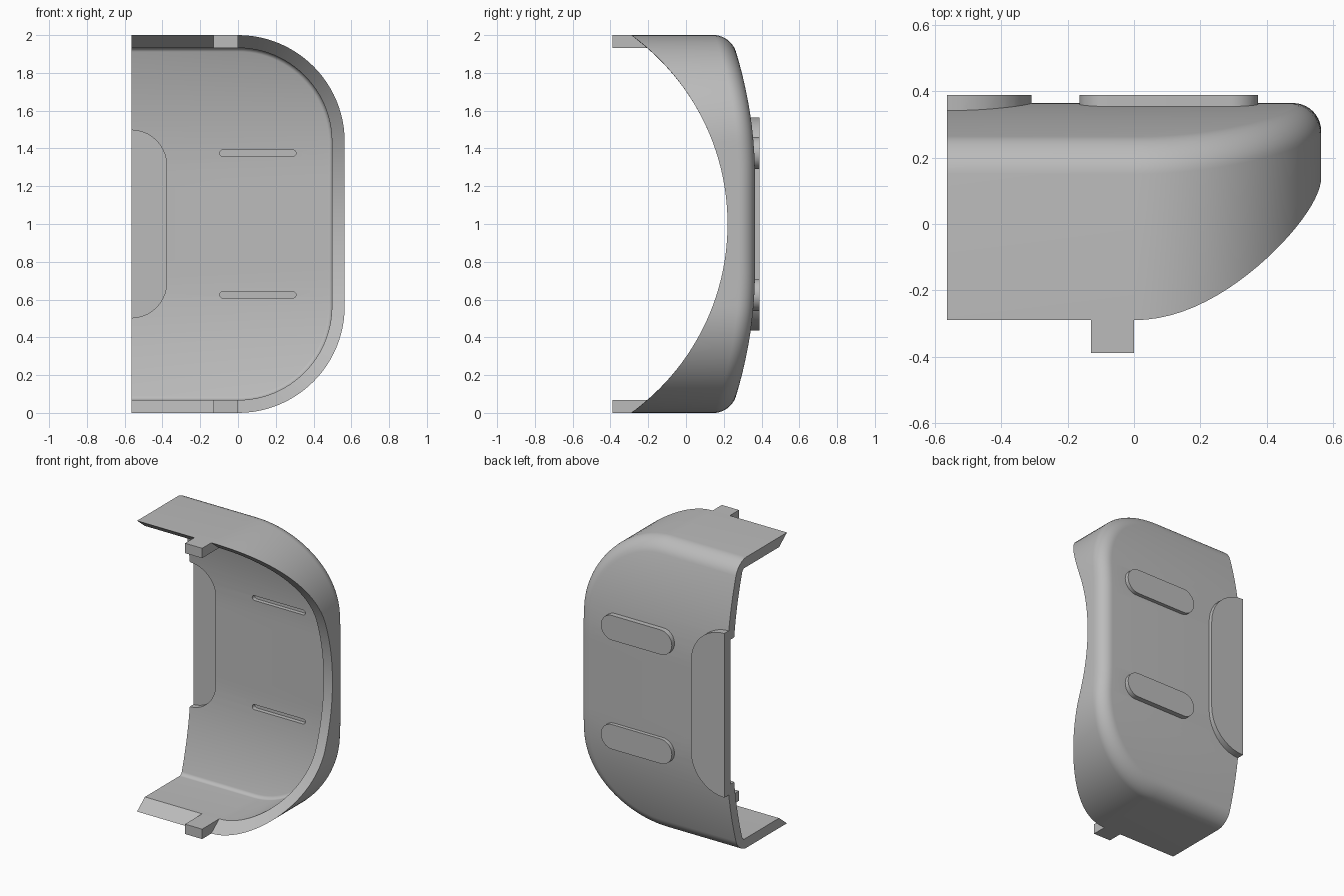
import bpy, bmesh
from math import sin, cos, pi, sqrt

if "Cube" in bpy.data.objects:
    bpy.data.objects.remove(bpy.data.objects["Cube"])

R = 0.565          # corner radius and half width
T = 0.068          # wall thickness
LEFT = -0.62       # rough end, trimmed back to -R later

grey = bpy.data.materials.new("plain_grey")
grey.use_nodes = True
grey.diffuse_color = (0.5, 0.5, 0.5, 1)
grey.node_tree.nodes["Principled BSDF"].inputs["Base Color"].default_value = (0.5, 0.5, 0.5, 1)


def finish(bm, name):
    bmesh.ops.recalc_face_normals(bm, faces=bm.faces)
    mesh = bpy.data.meshes.new(name)
    bm.to_mesh(mesh)
    bm.free()
    mesh.materials.append(grey)
    obj = bpy.data.objects.new(name, mesh)
    bpy.context.collection.objects.link(obj)
    return obj


def back(z):
    """Outer back surface: flat middle, curving forward at both ends."""
    return 0.365 - 0.23 * max(0, abs(z - 1) - 0.25) ** 2


def front(z):
    """Concave cut of the open front."""
    return -1.015 + sqrt(1.235 ** 2 - (z - 1) ** 2)


def outline(d):
    """Open outline with two round corners, inset by d."""
    r, n = R - d, 24
    top = [(r * sin(pi / 2 * k / n), 2 - R + r * cos(pi / 2 * k / n)) for k in range(n + 1)]
    side = [(r, 2 - R - (2 - 2 * R) * k / 18) for k in range(1, 18)]
    low = [(x, 2 - z) for x, z in reversed(top)]
    return [(LEFT, 2 - d)] + top + side + low + [(LEFT, d)]


def skin(bm, inset, fillet):
    """Wall, rounded edge and back of one side of the shell, as a vertex grid."""
    columns = [[bm.verts.new((x, front(z), z)) for x, z in outline(inset)]]
    steps = 10
    for k in range(steps + 1):
        a = pi / 2 * k / steps
        ring = outline(inset + fillet * (1 - cos(a)))
        columns.append([bm.verts.new((x, back(z) - inset - fillet * (1 - sin(a)), z))
                        for x, z in ring])
    last = columns[-1]
    ends = [last[0]] * 2
    ends += [bm.verts.new((LEFT, v.co.y, v.co.z)) for v in last[2:-2]]
    ends += [last[-1]] * 2
    columns.append(ends)
    for a, b in zip(columns, columns[1:]):
        for i in range(len(a) - 1):
            corners = list(dict.fromkeys((a[i], a[i + 1], b[i + 1], b[i])))
            if len(corners) > 2:
                bm.faces.new(corners)
    # Open border along the left end
    border = [c[0] for c in columns[:-1]] + ends[2:-2] + [c[-1] for c in reversed(columns[:-1])]
    return columns[0], border


def slot(name, x0, x1, z0, z1, r, y0, y1):
    """Rounded slot prism swept from y0 to y1."""
    bm = bmesh.new()
    n = 20
    pts = []
    for k in range(2 * n + 2):
        first = k <= n
        a = pi * (k if first else k - 1) / n
        if x1 > x0:
            a -= pi / 2
            pts.append(((x1 if first else x0) + r * cos(a), z0 + r * sin(a)))
        else:
            pts.append((x0 + r * cos(a), (z1 if first else z0) + r * sin(a)))
    face = bm.faces.new([bm.verts.new((x, y0, z)) for x, z in pts])
    swept = bmesh.ops.extrude_face_region(bm, geom=[face])["geom"]
    bmesh.ops.translate(bm, vec=(0, y1 - y0, 0),
                        verts=[v for v in swept if isinstance(v, bmesh.types.BMVert)])
    return finish(bm, name)


def box(name, x, y, z):
    bm = bmesh.new()
    bmesh.ops.create_cube(bm, size=1)
    for v in bm.verts:
        v.co = [lim[int(c > 0)] for c, lim in zip(v.co, (x, y, z))]
    return finish(bm, name)


def combine(target, tool, operation):
    mod = target.modifiers.new("combine", "BOOLEAN")
    mod.operation, mod.solver, mod.object = operation, "EXACT", tool
    bpy.context.view_layer.objects.active = target
    bpy.ops.object.modifier_apply(modifier=mod.name)
    bpy.data.objects.remove(tool)


# Shell: outer skin, inner skin, rim and left end
bm = bmesh.new()
outer = skin(bm, 0, 0.085)
inner = skin(bm, T, 0.02)
for a, b in zip(outer, inner):
    for i in range(len(a) - 1):
        bm.faces.new((a[i], a[i + 1], b[i + 1], b[i]))
shell = finish(bm, "shell")

# Raised pads on the back, hollowed from inside
pads = [(-R, -R, 0.69, 1.31, 0.255), (-0.08, 0.29, 1.375, 1.375, 0.085),
        (-0.08, 0.29, 0.625, 0.625, 0.085)]
for x0, x1, z0, z1, r in pads:
    combine(shell, slot("pad", x0, x1, z0, z1, r, 0.31, 0.39), "UNION")
for x0, x1, z0, z1, r in pads:
    combine(shell, slot("pocket", x0, x1, z0, z1, r - T, 0.15, 0.322), "DIFFERENCE")

# Straight trim of the left end
combine(shell, box("trim", (-1.5, -R), (-1, 1), (-1, 3)), "DIFFERENCE")

# Tabs on the front lip, fitted to its slanted rim
tabs = []
for name, z in (("lower_tab", (0, T)), ("upper_tab", (2 - T, 2))):
    tab = box(name, (-0.13, 0), (-0.39, 0), z)
    for v in tab.data.vertices:
        if v.co.y > -0.1:
            v.co.y = front(v.co.z)
    tabs.append(tab)

bpy.ops.object.select_all(action="DESELECT")
for obj in [shell] + tabs:
    obj.select_set(True)
bpy.context.view_layer.objects.active = shell
bpy.ops.object.shade_smooth_by_angle(angle=pi / 6)
